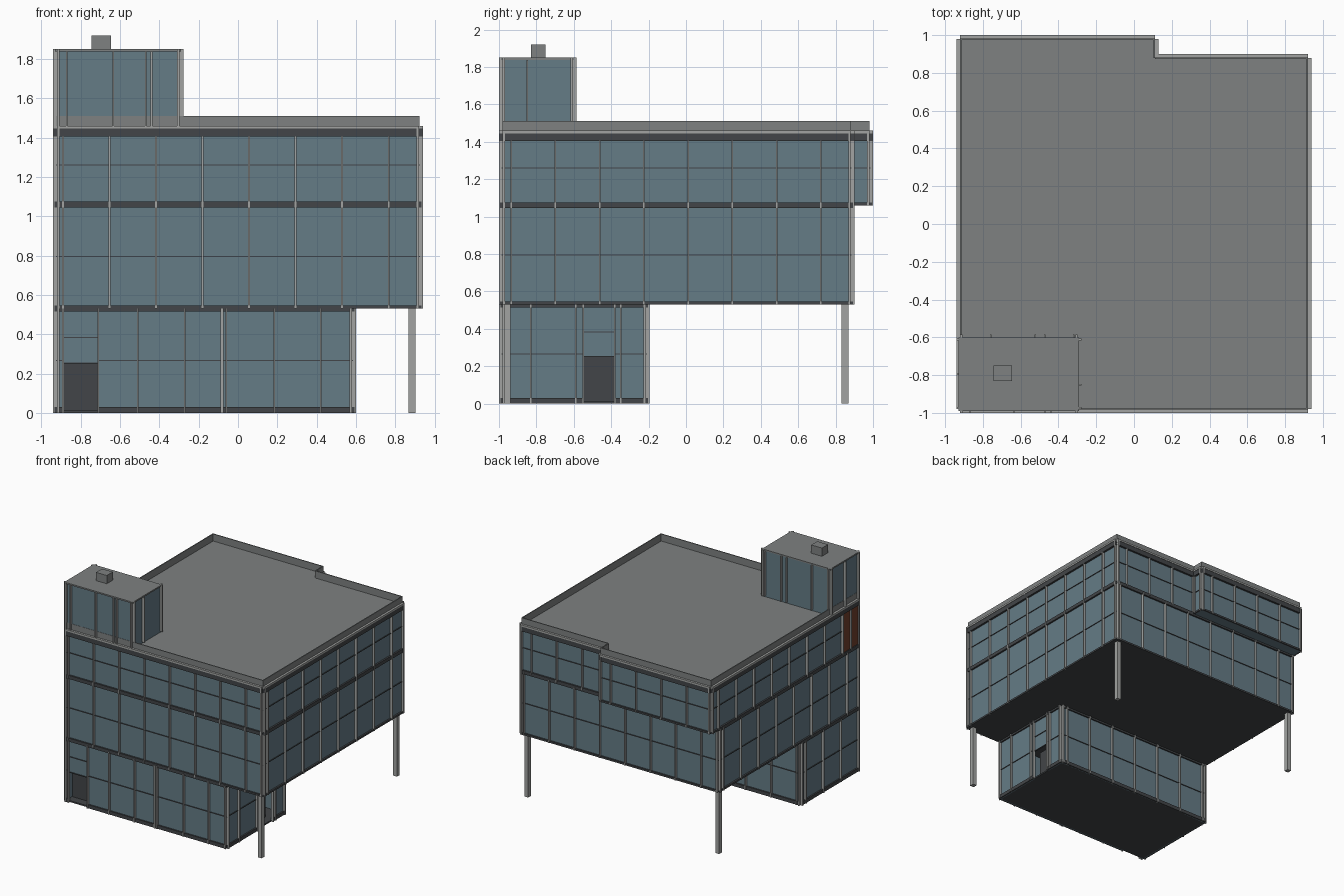
import bpy, bmesh
from mathutils import Vector

if "Cube" in bpy.data.objects:
    bpy.data.objects.remove(bpy.data.objects["Cube"])


def material(name, rgb):
    m = bpy.data.materials.new(name)
    m.diffuse_color = (*rgb, 1)
    m.use_nodes = True
    m.node_tree.nodes["Principled BSDF"].inputs["Base Color"].default_value = m.diffuse_color
    return m


GLASS = material("blue_glass", (0.13, 0.20, 0.24))
DARK = material("dark_trim", (0.055, 0.06, 0.065))
LIGHT = material("light_metal", (0.36, 0.37, 0.36))
ROOF = material("roof_grey", (0.21, 0.22, 0.22))
BROWN = material("brown_panel", (0.16, 0.05, 0.025))


def finish(name, bm, mat):
    bmesh.ops.recalc_face_normals(bm, faces=bm.faces)
    me = bpy.data.meshes.new(name)
    bm.to_mesh(me)
    bm.free()
    me.materials.append(mat)
    ob = bpy.data.objects.new(name, me)
    bpy.context.collection.objects.link(ob)
    return ob


def extrude_outline(bm, pts, z0, z1):
    f = bm.faces.new([bm.verts.new((p[0], p[1], z0)) for p in pts])
    r = bmesh.ops.extrude_face_region(bm, geom=[f])
    top = [v for v in r["geom"] if isinstance(v, bmesh.types.BMVert)]
    bmesh.ops.translate(bm, verts=top, vec=(0, 0, z1 - z0))


def prism(name, pts, z0, z1, mat):
    bm = bmesh.new()
    extrude_outline(bm, pts, z0, z1)
    return finish(name, bm, mat)


def rect(x0, y0, x1, y1):
    return [(x0, y0), (x1, y0), (x1, y1), (x0, y1)]


def wall_box(bm, a, b, u0, u1, w0, w1, z0, z1):
    """Box on wall a-b: u runs along it, w points outwards."""
    a, b = Vector(a), Vector(b)
    d = (b - a).normalized()
    n = Vector((d.y, -d.x))
    extrude_outline(bm, [a + d * u + n * w for u, w in
                         ((u0, w0), (u1, w0), (u1, w1), (u0, w1))], z0, z1)


def edges(pts):
    return [(p, pts[(i + 1) % len(pts)]) for i, p in enumerate(pts)]


def length(a, b):
    return (Vector(b) - Vector(a)).length


def fins(name, pts, z0, z1, z_corner, positions):
    bm = bmesh.new()
    for (a, b), us in zip(edges(pts), positions):
        L = length(a, b)
        for u in us:
            wall_box(bm, a, b, u - .004, u + .004, 0, .02, z0, z1)
        for u in (.006, L - .006):
            wall_box(bm, a, b, u - .006, u + .006, 0, .02, z0, z_corner)
    finish(name, bm, LIGHT)


def rails(name, pts, bands, mat, doors=None):
    bm = bmesh.new()
    for i, (a, b) in enumerate(edges(pts)):
        L = length(a, b)
        for z0, z1, w in bands:
            spans = [(0, L)]
            if doors and i in doors and z0 < .3:
                spans = [(0, doors[i][0]), (doors[i][1], L)]
            for s in spans:
                wall_box(bm, a, b, *s, 0, w, z0, z1)
    finish(name, bm, mat)


def spaced(start, L, step=.2365):
    return [start + i * step for i in range(int((L - start - .02) / step) + 1)]


# footprints, counter-clockwise from the front left corner
ground = rect(-.92, -.98, .58, -.215)
middle = rect(-.92, -.98, .92, .88)
upper = [(-.92, -.98), (.92, -.98), (.92, .88), (.11, .88), (.11, .98), (-.92, .98)]
tower = rect(-.92, -.98, -.298, -.605)

# ground floor: thin glass walls with two door openings
doors = {0: (.03, .21), 1: (.43, .60)}
bm = bmesh.new()
for i, (a, b) in enumerate(edges(ground)):
    L = length(a, b)
    if i in doors:
        d0, d1 = doors[i]
        for u0, u1, z0 in ((0, d0, 0), (d0, d1, .25), (d1, L, 0)):
            wall_box(bm, a, b, u0, u1, -.006, 0, z0, .53)
    else:
        wall_box(bm, a, b, 0, L, -.006, 0, 0, .53)
finish("ground_glass_walls", bm, GLASS)
prism("ground_floor_slab", rect(-.92, -.98, .58, -.215), 0, .012, DARK)
rails("ground_rails", ground, [(0, .03, .012), (.263, .269, .006), (.515, .53, .012)],
      DARK, doors)
fins("ground_fins", ground, 0, .53, .53,
     [[.03, .21, .41, .65, .86, 1.105, 1.34], [.15, .39, .43, .60, .63],
      spaced(.05, 1.5), spaced(.05, .765)])

# door frames: head, transom and dark back panel
bm, bd = bmesh.new(), bmesh.new()
for i, (u0, u1) in doors.items():
    a, b = edges(ground)[i]
    for z in (.25, .38):
        wall_box(bm, a, b, u0, u1, 0, .006, z, z + .006)
    wall_box(bd, a, b, u0 - .02, u1 + .02, -.075, -.07, .012, .27)
finish("door_transoms", bm, DARK)
finish("door_panels", bd, DARK)

# main block of two storeys; the top storey steps out at the back
prism("middle_floor_glass", middle, .54, 1.06, GLASS)
prism("soffit", middle, .53, .54, DARK)
prism("upper_floor_glass", upper, 1.06, 1.42, GLASS)
prism("roof_deck", upper, 1.42, 1.45, ROOF)
rails("middle_rails", middle, [(.53, .545, .014), (.792, .798, .006), (1.045, 1.06, .014)], DARK)
rails("upper_rails", upper, [(1.06, 1.075, .014), (1.257, 1.263, .006), (1.405, 1.445, .017)], DARK)
rails("cornice", upper, [(1.445, 1.46, .02)], LIGHT)
front, side = spaced(.03, 1.84), spaced(.045, 1.86)
fins("middle_fins", middle, .53, 1.06, 1.06, [front, side, front, side])
fins("upper_fins", upper, 1.06, 1.405, 1.45,
     [front, side, spaced(.1, .81), [], spaced(.1, 1.03), spaced(.085, 1.96) + [1.85]])

# brown panels on the left side near the front
bm = bmesh.new()
for u0, u1 in ((1.745, 1.844), (1.856, 1.948)):
    wall_box(bm, (-.92, .98), (-.92, -.98), u0, u1, 0, .008, 1.075, 1.405)
finish("brown_side_panels", bm, BROWN)

# parapet
bm = bmesh.new()
for a, b in edges(upper):
    wall_box(bm, a, b, 0, length(a, b), -.006, .002, 1.44, 1.51)
finish("parapet", bm, ROOF)

# roof tower with cap and vent
prism("tower_glass", tower, 1.45, 1.84, GLASS)
prism("tower_cap", rect(-.93, -.99, -.29, -.6), 1.838, 1.85, ROOF)
fins("tower_fins", tower, 1.46, 1.838, 1.85,
     [[.05, .285, .45, .48], [.13], [.02, .175, .225, .46], [.19]])
prism("tower_vent", rect(-.745, -.83, -.645, -.75), 1.85, 1.92, ROOF)

# columns under the overhang
for name, x, y in (("front_right_column", .885, -.955), ("back_right_column", .885, .85),
                   ("back_left_column", -.9, .85)):
    prism(name, rect(x - .018, y - .018, x + .018, y + .018), 0, .535, LIGHT)
prism("front_middle_column", rect(-.09, -1.0, -.073, -.98), 0, .53, LIGHT)
